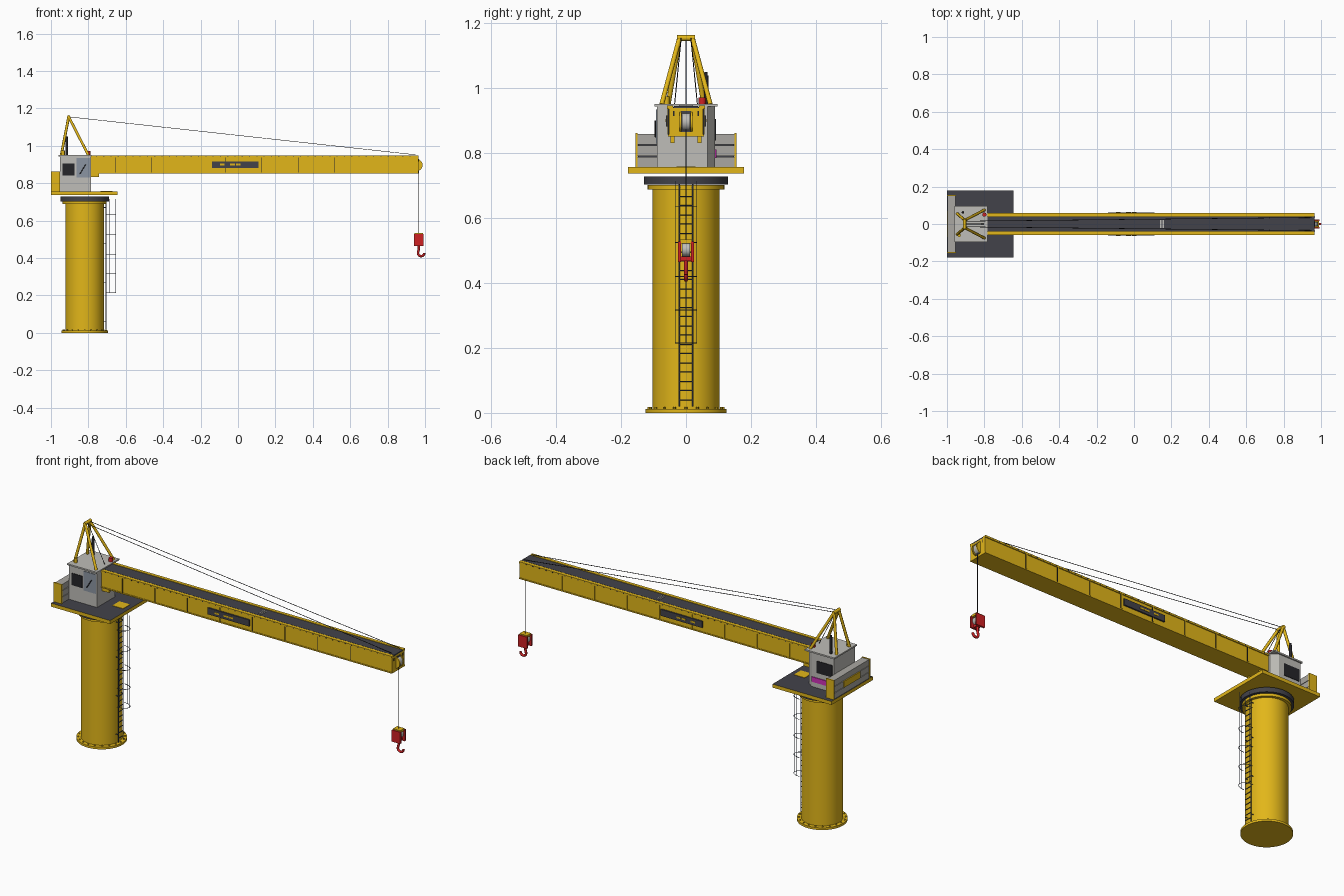
import bpy, bmesh, math
from mathutils import Matrix, Vector

if "Cube" in bpy.data.objects:
    bpy.data.objects.remove(bpy.data.objects["Cube"])


def material(name, rgb):
    m = bpy.data.materials.new(name)
    m.diffuse_color = (*rgb, 1)
    m.use_nodes = True
    m.node_tree.nodes["Principled BSDF"].inputs["Base Color"].default_value = m.diffuse_color
    return m


YELLOW = material("yellow paint", (0.76, 0.47, 0.010))
GREY = material("light grey", (0.52, 0.51, 0.48))
CONCRETE = material("concrete grey", (0.40, 0.39, 0.36))
DARK = material("dark deck", (0.055, 0.055, 0.068))
BLACK = material("black", (0.018, 0.018, 0.022))
RED = material("red", (0.62, 0.015, 0.017))
GLASS = material("glass", (0.26, 0.30, 0.36))
STEEL = material("ladder steel", (0.085, 0.105, 0.16))
MAGENTA = material("magenta", (0.62, 0.03, 0.48))


def finish(name, bm, mat, smooth=False):
    bmesh.ops.recalc_face_normals(bm, faces=bm.faces)
    me = bpy.data.meshes.new(name)
    bm.to_mesh(me)
    bm.free()
    ob = bpy.data.objects.new(name, me)
    bpy.context.collection.objects.link(ob)
    me.materials.append(mat)
    if smooth:
        bpy.ops.object.select_all(action='DESELECT')
        ob.select_set(True)
        bpy.context.view_layer.objects.active = ob
        bpy.ops.object.shade_smooth_by_angle(angle=math.radians(35))
    return ob


def boxes(name, spans, mat):
    """Each span is (x0, x1, y0, y1, z0, z1)."""
    bm = bmesh.new()
    for x0, x1, y0, y1, z0, z1 in spans:
        mid = Vector((x0 + x1, y0 + y1, z0 + z1)) / 2
        bmesh.ops.create_cube(bm, size=1, matrix=Matrix.Translation(mid)
                              @ Matrix.Diagonal((x1 - x0, y1 - y0, z1 - z0, 1)))
    return finish(name, bm, mat)


def both(x0, x1, y0, y1, z0, z1):
    return [(x0, x1, y0, y1, z0, z1), (x0, x1, -y1, -y0, z0, z1)]


def prism(name, pts, z0, z1, mat):
    bm = bmesh.new()
    face = bm.faces.new([bm.verts.new((x, y, z0)) for x, y in pts])
    top = bmesh.ops.extrude_face_region(bm, geom=[face])["geom"]
    bmesh.ops.translate(bm, vec=(0, 0, z1 - z0),
                        verts=[v for v in top if isinstance(v, bmesh.types.BMVert)])
    return finish(name, bm, mat)


def discs(name, items, mat, axis='Z', seg=48):
    """Each item is (centre, radius, length)."""
    bm = bmesh.new()
    rot = Matrix.Rotation(math.pi / 2, 4, 'X') if axis == 'Y' else Matrix()
    for c, r, h in items:
        bmesh.ops.create_cone(bm, cap_ends=True, segments=seg, radius1=r, radius2=r,
                              depth=h, matrix=Matrix.Translation(c) @ rot)
    return finish(name, bm, mat, True)


def rods(name, paths, r, mat, res=1):
    cu = bpy.data.curves.new(name, 'CURVE')
    cu.dimensions = '3D'
    cu.bevel_depth, cu.bevel_resolution, cu.use_fill_caps = r, res, True
    for path in paths:
        sp = cu.splines.new('POLY')
        sp.points.add(len(path) - 1)
        for p, co in zip(sp.points, path):
            p.co = (*co, 1)
    cu.materials.append(mat)
    ob = bpy.data.objects.new(name, cu)
    bpy.context.collection.objects.link(ob)
    bpy.ops.object.select_all(action='DESELECT')
    ob.select_set(True)
    bpy.context.view_layer.objects.active = ob
    bpy.ops.object.convert(target='MESH')
    return ob


CX = -0.82
# Column, flanges and slewing ring
discs("column", [((CX, 0, 0.35), 0.103, 0.70)], YELLOW, seg=64)
discs("column_flanges", [((CX, 0, 0.006), 0.125, 0.012), ((CX, 0, 0.695), 0.118, 0.014)], YELLOW, seg=64)
discs("slewing_ring", [((CX, 0, 0.716), 0.130, 0.025)], DARK, seg=64)
ring = [(math.cos(i * math.pi / 10), math.sin(i * math.pi / 10)) for i in range(20)]
discs("base_bolts", [((CX + 0.115 * c, 0.115 * s, 0.014), 0.004, 0.007) for c, s in ring], YELLOW, seg=6)

# Ladder with safety cage
LX = -0.705
rods("ladder_rails", [[(LX, s * 0.021, 0.02), (LX, s * 0.021, 0.725)] for s in (-1, 1)], 0.0024, STEEL)
rods("ladder_rungs", [[(LX, -0.021, 0.04 + i * 0.0285), (LX, 0.021, 0.04 + i * 0.0285)]
                      for i in range(24)], 0.002, STEEL)
rods("ladder_brackets", [[(LX, s * 0.021, z), (LX - 0.02, s * 0.021, z)]
                         for s in (-1, 1) for z in (0.06, 0.27, 0.48, 0.67)], 0.002, STEEL)
hoop = [(LX + 0.052 * math.sin(a), 0.033 * math.cos(a)) for a in [i * math.pi / 10 for i in range(11)]]
rods("cage_hoops", [[(x, y, z) for x, y in hoop] for z in (0.215, 0.317, 0.42, 0.525, 0.635)], 0.0014, STEEL)
rods("cage_bars", [[(*hoop[i], 0.215), (*hoop[i], 0.715)] for i in (1, 5, 9)], 0.0012, STEEL)

# Platform: yellow slab, dark walking deck on top
deck = boxes("platform", [(-1.0, -0.645, -0.178, 0.178, 0.738, 0.757)], YELLOW)
deck.data.materials.append(DARK)
for f in deck.data.polygons:
    f.material_index = int(f.normal.z > 0.5)
boxes("ladder_hatch", [(-0.735, -0.67, -0.03, 0.03, 0.756, 0.759)], YELLOW)

# Counterweight: stacked slabs between yellow end plates
boxes("counterweight", [(-0.996, -0.955, -0.15, 0.15, 0.757 + i * 0.035, 0.789 + i * 0.035)
                        for i in range(3)], CONCRETE)
boxes("counterweight_joints", [(-0.99, -0.961, -0.148, 0.148, 0.757, 0.85)], DARK)
boxes("counterweight_ends", both(-1.0, -0.952, 0.15, 0.156, 0.757, 0.862), YELLOW)
boxes("counterweight_plate", [(-1.0, -0.995, -0.07, 0.07, 0.79, 0.825)], YELLOW)

# Cabin with one slanted front corner
prism("cabin", [(-0.953, -0.09), (-0.785, -0.09), (-0.785, 0.066),
                (-0.82, 0.09), (-0.953, 0.09)], 0.757, 0.945, GREY)
boxes("cabin_roof", [(-0.96, -0.782, -0.097, 0.097, 0.944, 0.952)], GREY)
boxes("right_window", [(-0.938, -0.873, -0.093, -0.088, 0.84, 0.905)], BLACK)
boxes("left_window", [(-0.945, -0.85, 0.088, 0.093, 0.84, 0.905)], BLACK)
boxes("door_window", [(-0.864, -0.790, -0.093, -0.088, 0.83, 0.935)], GLASS)
rods("wiper", [[(-0.845, -0.094, 0.85), (-0.815, -0.094, 0.90)]], 0.0025, BLACK)
boxes("side_panel", [(-0.93, -0.82, 0.088, 0.094, 0.785, 0.812)], MAGENTA)

# Mast frame on the roof
MX, MZ = -0.905, 1.155
rods("mast_legs", [[(MX, s * 0.02, MZ), (x, s * y, 0.95)]
                   for s in (-1, 1) for x, y in ((-0.945, 0.055), (-0.80, 0.075))], 0.0075, YELLOW, 2)
rods("mast_top", [[(MX, -0.027, MZ), (MX, 0.027, MZ)]], 0.009, YELLOW, 2)
discs("exhaust", [((-0.915, 0.062, 0.995), 0.007, 0.09), ((-0.915, 0.062, 1.04), 0.005, 0.02)], BLACK, seg=16)
discs("red_lamp", [((-0.80, 0.050, 0.961), 0.011, 0.020)], RED, seg=16)
discs("yellow_lamp", [((-0.935, -0.06, 0.963), 0.009, 0.024)], YELLOW, seg=16)
rods("stay_cables", [[(MX, s * 0.015, MZ), (0.95, s * 0.035, 0.952)] for s in (-1, 1)], 0.0015, BLACK)
rods("mast_cable", [[(MX, 0, MZ), (-0.80, 0, 0.95)]], 0.0015, BLACK)

# Boom: box girder with edge flanges, dark top strip and side ribs
X0, X1 = -0.785, 0.965
boxes("boom", [(X0, X1, -0.053, 0.053, 0.855, 0.94)], YELLOW)
boxes("boom_flanges", both(X0, X1, 0.040, 0.058, 0.937, 0.947)
      + [(X0, X1, -0.056, 0.056, 0.852, 0.858)], YELLOW)
boxes("boom_top_strip", [(X0, X1, -0.037, 0.037, 0.938, 0.946)], DARK)
boxes("boom_edge_gaps", both(X0, X1, 0.037, 0.040, 0.938, 0.942), BLACK)
RIBS = [-0.66 + i * 0.1957 for i in range(8)]
boxes("boom_ribs", [b for x in RIBS for b in both(x - 0.003, x + 0.003, 0.05, 0.0575, 0.858, 0.938)], YELLOW)
boxes("boom_rib_seams", [b for x in RIBS for b in both(x + 0.003, x + 0.005, 0.05, 0.055, 0.858, 0.938)], BLACK)
boxes("boom_edge_bolts", [b for i in range(44) for b in
                          both(-0.76 + i * 0.039, -0.754 + i * 0.039, 0.055, 0.059, 0.940, 0.944)], DARK)
boxes("side_plates", both(-0.14, 0.11, 0.05, 0.061, 0.882, 0.917), DARK)
boxes("side_plate_bars", [b for x in (-0.085, -0.03, 0.0) for b in
                          both(x - 0.012, x + 0.014, 0.06, 0.063, 0.896, 0.905)], YELLOW)
boxes("top_grating", [(0.14 + i * 0.008, 0.144 + i * 0.008, -0.022, 0.022, 0.945, 0.948) for i in range(3)], GREY)
boxes("boom_root_feet", both(-0.785, -0.742, 0.036, 0.048, 0.832, 0.856), YELLOW)

# Boom tip: cheek plates around the sheave
boxes("tip_recess", [(0.96, 0.967, -0.016, 0.016, 0.865, 0.93)], DARK)
discs("tip_cheeks", [((0.955, s * 0.017, 0.897), 0.032, 0.006) for s in (-1, 1)], YELLOW, 'Y', 32)
discs("tip_sheave", [((0.955, 0, 0.897), 0.028, 0.024)], GREY, 'Y', 32)
boxes("tip_slots", both(0.963, 0.967, 0.036, 0.040, 0.915, 0.93), BLACK)

# Hoist rope, hook block and hook
HX = 0.967
rods("hoist_rope", [[(HX, 0, 0.89), (HX, 0, 0.53)]], 0.002, BLACK)
boxes("block_cheeks", both(HX - 0.026, HX + 0.026, 0.015, 0.024, 0.465, 0.528), RED)
boxes("block_core", [(HX - 0.012, HX + 0.012, -0.016, 0.016, 0.468, 0.482)], RED)
boxes("block_cap", [(HX - 0.022, HX + 0.022, -0.018, 0.018, 0.522, 0.534)], YELLOW)
discs("block_sheave", [((HX, 0, 0.503), 0.021, 0.026)], GREY, 'Y', 32)
arc = [(HX + 0.012 + 0.017 * math.cos(a), 0, 0.427 + 0.017 * math.sin(a))
       for a in [math.radians(150 + i * 21) for i in range(11)]]
rods("hook", [[(HX, 0, 0.475), (HX, 0, 0.45)] + arc], 0.0065, RED, 2)
